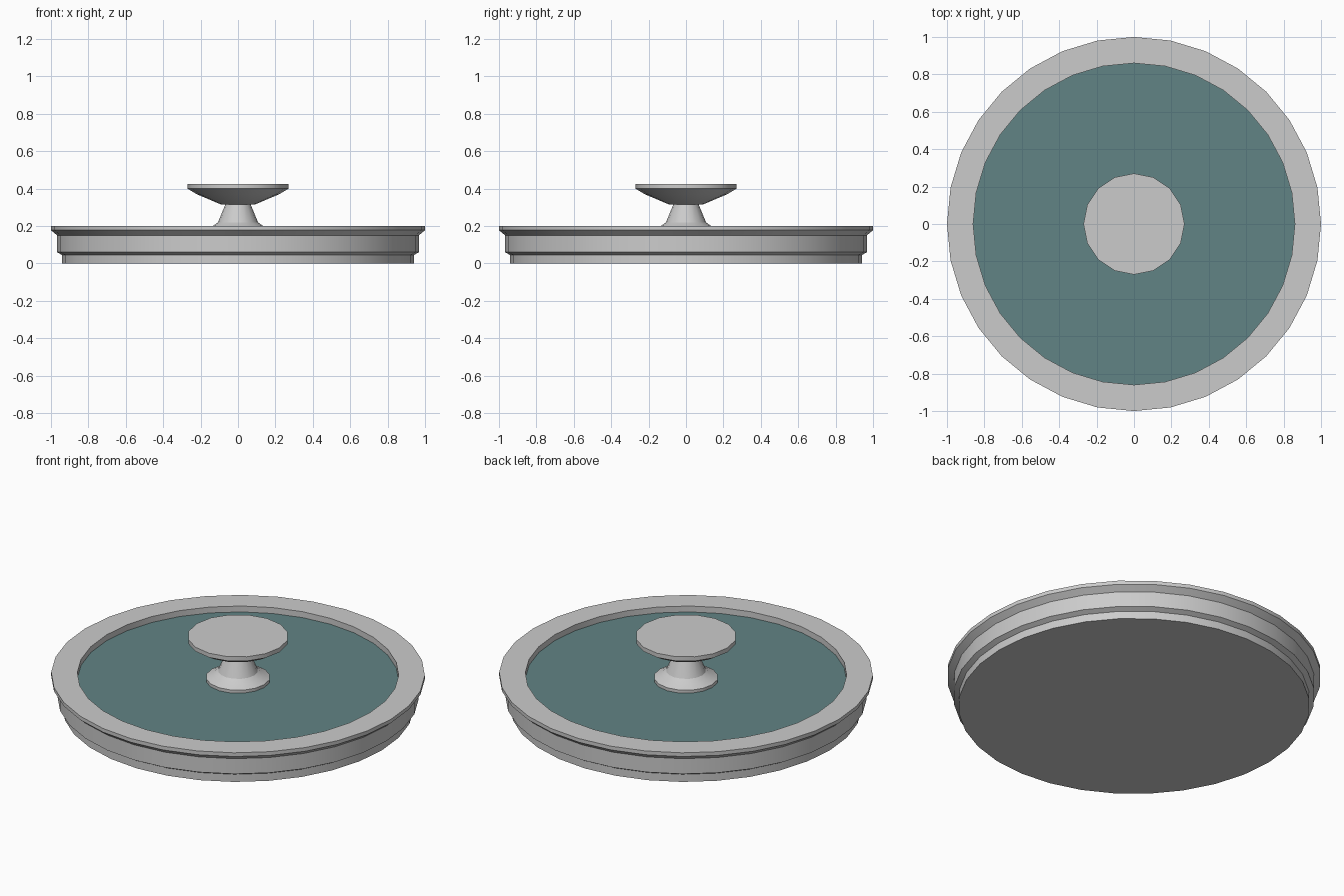
import bpy, bmesh
from math import cos, sin, tau, radians

if "Cube" in bpy.data.objects:
    bpy.data.objects.remove(bpy.data.objects["Cube"])

def lathe(name, profile, sides, cap_start=True, cap_end=True):
    """Revolve (radius, z) points around z."""
    bm = bmesh.new()
    rings = [[bm.verts.new((r * cos(tau * i / sides), r * sin(tau * i / sides), z))
              for i in range(sides)] for r, z in profile]
    for a, b in zip(rings, rings[1:]):
        for i in range(sides):
            j = (i + 1) % sides
            bm.faces.new((a[i], a[j], b[j], b[i]))
    if cap_start:
        bm.faces.new(rings[0][::-1])
    if cap_end:
        bm.faces.new(rings[-1])
    mesh = bpy.data.meshes.new(name)
    bm.to_mesh(mesh)
    bm.free()
    obj = bpy.data.objects.new(name, mesh)
    bpy.context.collection.objects.link(obj)
    mesh.shade_smooth()
    mesh.set_sharp_from_angle(angle=radians(25))
    return obj

# Stepped rim with closed underside and recessed top
lathe("lid_rim", [(0.94, 0), (0.94, 0.045), (0.967, 0.06), (0.967, 0.15),
                  (1.0, 0.178), (1.0, 0.2), (0.86, 0.2), (0.86, 0.165)],
      32, cap_end=False)

# Teal inset panel
panel = lathe("inset_panel", [(0.86, 0.165)], 32, cap_start=False)
teal = bpy.data.materials.new("teal")
teal.diffuse_color = (0.12, 0.23, 0.235, 1)
teal.use_nodes = True
teal.node_tree.nodes["Principled BSDF"].inputs["Base Color"].default_value = teal.diffuse_color
panel.data.materials.append(teal)

# Knob: foot, flared stem and dished head
lathe("knob", [(0.172, 0.165), (0.172, 0.183), (0.135, 0.2), (0.107, 0.22),
               (0.068, 0.315), (0.09, 0.315), (0.22, 0.37), (0.27, 0.4),
               (0.27, 0.425)], 16, cap_start=False)
